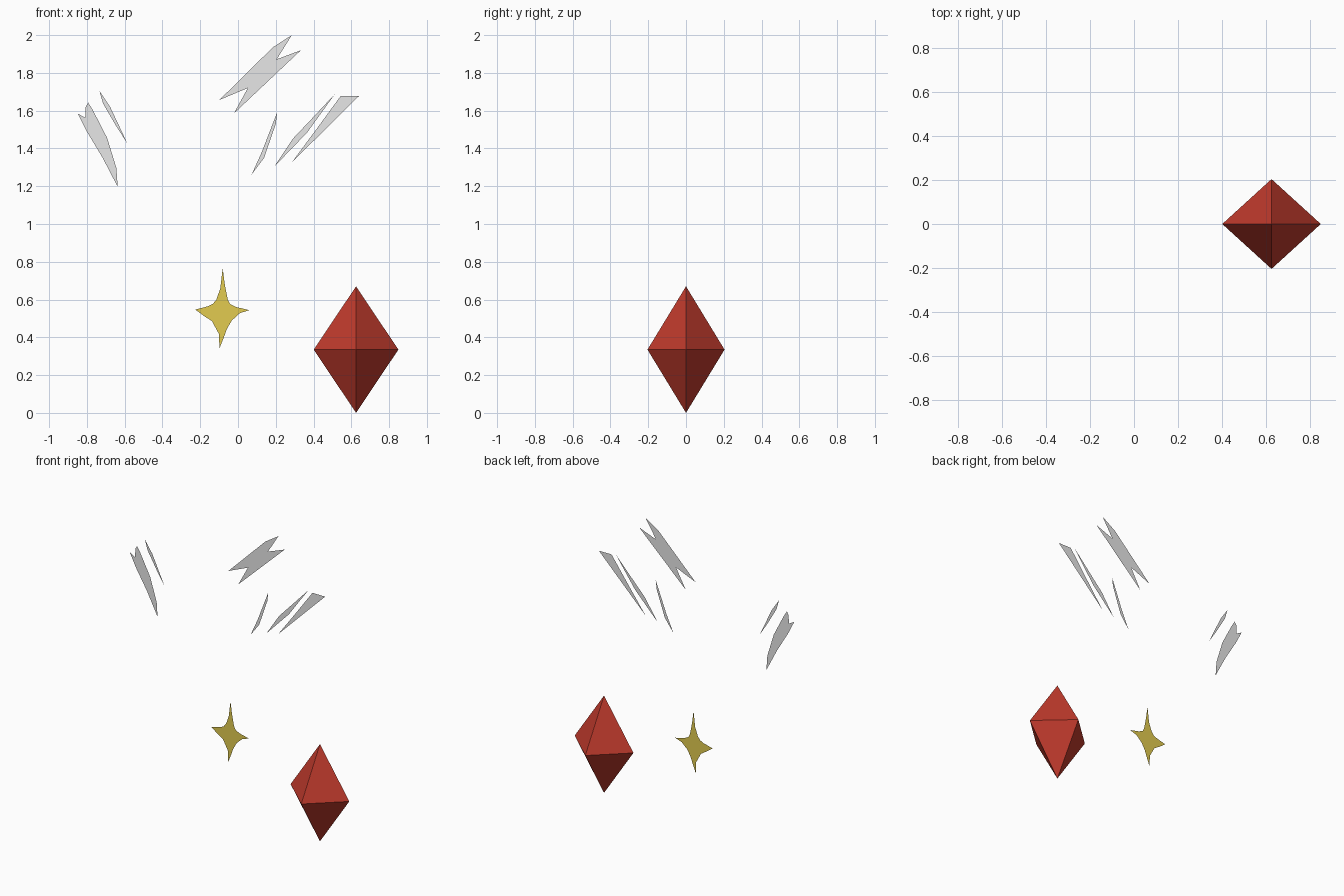
import bpy, bmesh

if "Cube" in bpy.data.objects:
    bpy.data.objects.remove(bpy.data.objects["Cube"])


def material(name, rgb):
    m = bpy.data.materials.new(name)
    m.diffuse_color = (*rgb, 1)
    m.use_nodes = True
    m.node_tree.nodes["Principled BSDF"].inputs["Base Color"].default_value = m.diffuse_color
    return m


RED = material("gem_red", (0.52, 0.042, 0.025))
GOLD = material("star_gold", (0.76, 0.60, 0.08))
GREY = material("pale_grey", (0.80, 0.80, 0.80))
FLAT_Y = 0.034  # depth of the flat glints, just behind the gem's centre


def finish(name, bm, mat):
    me = bpy.data.meshes.new(name)
    bm.to_mesh(me)
    bm.free()
    me.materials.append(mat)
    ob = bpy.data.objects.new(name, me)
    bpy.context.collection.objects.link(ob)
    return ob


def flat_shape(name, outline, mat):
    """Single flat face parallel to the front, facing forward."""
    bm = bmesh.new()
    face = bm.faces.new([bm.verts.new((x, FLAT_Y, z)) for x, z in outline])
    face.normal_update()
    if face.normal.y > 0:
        face.normal_flip()
    return finish(name, bm, mat)


# Red gem: stretched octahedron
bm = bmesh.new()
cx, cz, rx, ry = 0.625, 0.335, 0.224, 0.204
ring = [bm.verts.new((cx + rx * a, ry * b, cz))
        for a, b in ((1, 0), (0, 1), (-1, 0), (0, -1))]
top = bm.verts.new((cx, 0, 0.67))
bottom = bm.verts.new((cx, 0, 0.0))
for i in range(4):
    a, b = ring[i], ring[(i + 1) % 4]
    bm.faces.new((a, b, top))
    bm.faces.new((b, a, bottom))
finish("red_gem", bm, RED)

# Gold four-pointed sparkle
flat_shape("gold_star", [
    (-.081, .765), (-.07, .68), (-.054, .599), (-.043, .577), (-.012, .561),
    (.06, .544), (.01, .528), (-.033, .489), (-.059, .444), (-.075, .40),
    (-.098, .341), (-.101, .418), (-.138, .486), (-.18, .513),
    (-.226, .547), (-.16, .564), (-.133, .577), (-.115, .599), (-.094, .658)], GOLD)

# Grey glint shards
shards = {
    "large_shard": [(.285, 2.0), (.205, 1.872), (.333, 1.92), (-.022, 1.585),
                    (.052, 1.72), (-.098, 1.657), (.184, 1.935)],
    "left_shard": [(-.849, 1.585), (-.809, 1.563), (-.806, 1.621), (-.793, 1.643),
                   (-.767, 1.60), (-.693, 1.456), (-.644, 1.297), (-.637, 1.197),
                   (-.718, 1.353), (-.803, 1.494)],
    "left_sliver": [(-.734, 1.705), (-.677, 1.62), (-.586, 1.427), (-.646, 1.52),
                    (-.714, 1.637)],
    "short_sliver": [(.207, 1.591), (.20, 1.53), (.138, 1.35), (.072, 1.262),
                     (.126, 1.381)],
    "middle_sliver": [(.512, 1.687), (.365, 1.483), (.193, 1.305), (.289, 1.45),
                      (.395, 1.562)],
    "right_shard": [(.544, 1.678), (.641, 1.678), (.284, 1.325), (.416, 1.503)],
}
for name, outline in shards.items():
    flat_shape(name, outline, GREY)
